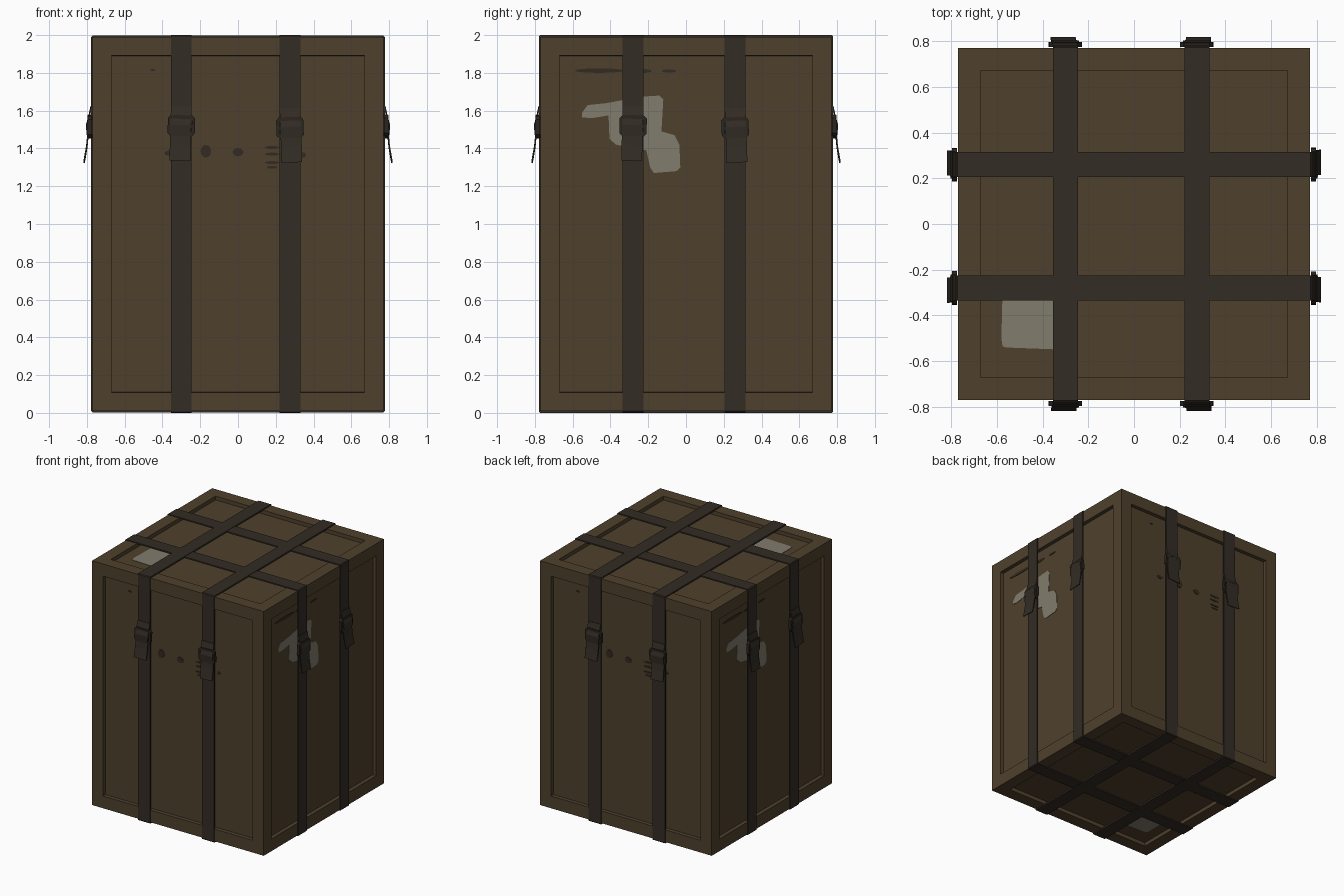
import bpy, bmesh, math
from mathutils import Matrix, Vector

if "Cube" in bpy.data.objects:
    bpy.data.objects.remove(bpy.data.objects["Cube"])


def mat(name, rgb):
    m = bpy.data.materials.new(name)
    m.diffuse_color = (*rgb, 1)
    m.use_nodes = True
    m.node_tree.nodes["Principled BSDF"].inputs["Base Color"].default_value = m.diffuse_color
    return m


WOOD = mat("brown_wood", (0.078, 0.052, 0.026))
STRAP = mat("dark_strap", (0.033, 0.025, 0.018))
METAL = mat("buckle_metal", (0.023, 0.018, 0.013))
PATCH = mat("grey_patch", (0.22, 0.20, 0.155))
STAIN = mat("dark_stain", (0.034, 0.024, 0.015))


def finish(name, bm, material, matrix=Matrix()):
    bmesh.ops.recalc_face_normals(bm, faces=bm.faces)
    bm.transform(matrix)
    me = bpy.data.meshes.new(name)
    bm.to_mesh(me)
    bm.free()
    me.materials.append(material)
    ob = bpy.data.objects.new(name, me)
    bpy.context.collection.objects.link(ob)
    return ob


def frame(name, outer, inner, lo, hi, material, matrix):
    """Ring between two outlines in (x, z), running from y = lo to y = hi."""
    bm = bmesh.new()
    n = len(outer)
    rings = [[bm.verts.new((p[0], y, p[1])) for p in pts]
             for pts, y in ((outer, lo), (outer, hi), (inner, hi), (inner, lo))]
    for a, b in zip(rings, rings[1:] + rings[:1]):
        for i in range(n):
            j = (i + 1) % n
            bm.faces.new((a[i], a[j], b[j], b[i]))
    return finish(name, bm, material, matrix)


def plate(name, outline, lo, hi, material, matrix):
    """Flat outline in (x, z) with thickness along y."""
    bm = bmesh.new()
    face = bm.faces.new([bm.verts.new((x, lo, z)) for x, z in outline])
    ext = bmesh.ops.extrude_face_region(bm, geom=[face])
    verts = [v for v in ext["geom"] if isinstance(v, bmesh.types.BMVert)]
    bmesh.ops.translate(bm, verts=verts, vec=(0, hi - lo, 0))
    return finish(name, bm, material, matrix)


def ellipse(cx, cz, rx, rz, n=12):
    return [(cx + rx * math.cos(i * math.tau / n), cz + rz * math.sin(i * math.tau / n))
            for i in range(n)]


def cut_rect(w, h, c):
    return [(w, c - h), (w, h - c), (w - c, h), (c - w, h),
            (-w, h - c), (-w, c - h), (c - w, -h), (w - c, -h)]


# Crate body with a recessed panel on every side
bm = bmesh.new()
bmesh.ops.create_cube(bm, size=1, matrix=Matrix.Translation((0, 0, 1)) @
                      Matrix.Diagonal((1.54, 1.54, 1.98, 1)))
panels = bm.faces[:]
bmesh.ops.inset_individual(bm, faces=panels, thickness=0.14, depth=0)
bmesh.ops.inset_individual(bm, faces=panels, thickness=0.001, depth=-0.03)
finish("crate_body", bm, WOOD)

# Straps wrapped around the crate in both directions
STRAP_X = (-0.30, 0.275)
STRAP_Y = (-0.28, 0.26)


def strap(name, pos, turn, top):
    outer = [(x, z + 1) for x, z in cut_rect(0.777, top, 0.006)]
    inner = [(x, z + 1) for x, z in cut_rect(0.766, 0.986, 0.004)]
    frame(name, outer, inner, pos - 0.055, pos + 0.055, STRAP, turn)


for i, p in enumerate(STRAP_X):      # crosses front, top, back, bottom
    strap(f"strap_front_back_{i}", -p, Matrix.Rotation(math.pi / 2, 4, 'Z'), 1.0)
for i, p in enumerate(STRAP_Y):      # crosses left, top, right, bottom
    strap(f"strap_left_right_{i}", p, Matrix(), 0.997)

# Buckles with a loose strap tail
TAIL = [(0.774, 1.62), (0.787, 1.56), (0.798, 1.52), (0.792, 1.46), (0.797, 1.41), (0.811, 1.33)]


def buckle(side, u, dz, tilt, turn):
    spin = turn @ Matrix.Translation((u, 0, 1.515 + dz)) @ Matrix.Rotation(tilt, 4, 'Y')
    frame(f"{side}_buckle", cut_rect(0.072, 0.056, 0.016), cut_rect(0.055, 0.037, 0.008),
          -0.797, -0.774, METAL, spin)
    plate(f"{side}_buckle_bar", cut_rect(0.06, 0.009, 0.003), -0.803, -0.785, METAL, spin)
    bm = bmesh.new()
    rows = []
    for k, (o, z) in enumerate(TAIL):
        lean = tilt * -0.25 * k / (len(TAIL) - 1)
        rows.append([bm.verts.new((u + lean + w, -o - t, z + dz + lean * w * 6))
                     for w, t in ((-0.055, 0), (0.055, 0), (0.055, 0.007), (-0.055, 0.007))])
    for a, b in zip(rows, rows[1:]):
        for i in range(4):
            bm.faces.new((a[i], a[(i + 1) % 4], b[(i + 1) % 4], b[i]))
    bm.faces.new(rows[0])
    bm.faces.new(rows[-1])
    finish(f"{side}_strap_tail", bm, STRAP, turn)


# Grey worn patch and stains, lying on the recessed panels
SIDE_PATCH = [(-.55, 1.565), (-.55, 1.59), (-.52, 1.63), (-.42, 1.64), (-.34, 1.655),
              (-.22, 1.675), (-.14, 1.68), (-.12, 1.66), (-.13, 1.49), (-.06, 1.47),
              (-.035, 1.42), (-.03, 1.30), (-.05, 1.28), (-.17, 1.27), (-.19, 1.30),
              (-.21, 1.39), (-.37, 1.42), (-.405, 1.45), (-.41, 1.575), (-.5, 1.56)]
BROAD_STAINS = [(-.46, 1.812, .13, .012), (-.25, 1.81, .07, .012), (-.09, 1.81, .04, .008)]
FRONT_STAINS = [(-.17, 1.385, .028, .034), (0, 1.38, .028, .022), (-.36, 1.375, .03, .014),
                (-.45, 1.815, .014, .006), (.18, 1.405, .04, .008), (.18, 1.37, .04, .008),
                (.18, 1.325, .04, .008), (.18, 1.30, .03, .007), (.345, 1.365, .015, .014)]
LO, HI = -0.743, -0.735

for k, side in enumerate(("front", "right", "back", "left")):
    turn = Matrix.Rotation(k * math.pi / 2, 4, 'Z')
    us = (STRAP_X, STRAP_Y)[k % 2]
    if k >= 2:
        us = (-us[1], -us[0])
    buckle(f"{side}_first", us[0], 0.005, 0.03, turn)
    buckle(f"{side}_second", us[1], -0.005, -0.04, turn)
    if k % 2:
        plate(f"{side}_worn_patch", SIDE_PATCH, LO, HI, PATCH, turn)
    for i, s in enumerate(BROAD_STAINS if k % 2 else FRONT_STAINS):
        plate(f"{side}_stain_{i}", ellipse(*s), LO - 0.001, HI, STAIN, turn)

# Worn patch on the top and bottom panels (outline in x, y)
END_PATCH = [(-.575, -.535), (-.56, -.54), (-.30, -.55), (-.29, -.30), (-.575, -.30), (-.58, -.50)]
flat = Matrix(((1, 0, 0, 0), (0, 0, 1, 0), (0, 1, 0, 0), (0, 0, 0, 1)))
plate("top_worn_patch", END_PATCH, 1.955, 1.963, PATCH, flat)
plate("bottom_worn_patch", END_PATCH, 0.037, 0.045, PATCH, flat)
